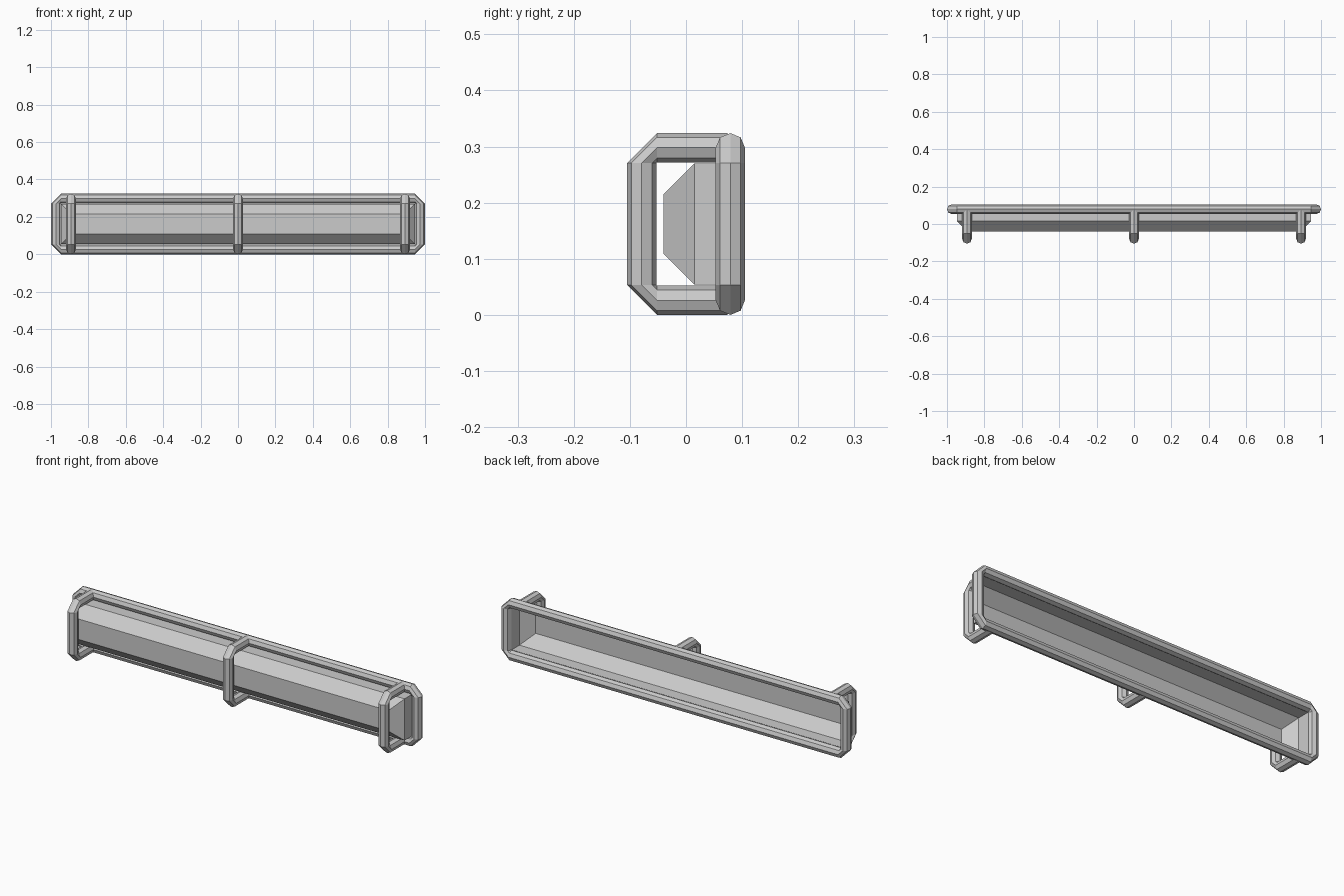
import bpy, math
from mathutils import Vector

if "Cube" in bpy.data.objects:
    bpy.data.objects.remove(bpy.data.objects["Cube"])

R = 0.026           # tube radius
ZM = 0.162          # mid height
HZ = 0.136          # half height of tube centreline
HX = 0.974          # half width of frame centreline
FY = 0.079          # frame plane
CUT = 0.0275        # corner cut


def make(name, verts, faces):
    me = bpy.data.meshes.new(name)
    me.from_pydata(verts, [], faces)
    me.update()
    ob = bpy.data.objects.new(name, me)
    bpy.context.collection.objects.link(ob)
    return ob


def tube(name, path, side, closed):
    """Octagonal tube; path = list of (centre, outward direction), side = axis across the loop."""
    n, verts, faces = 8, [], []
    for c, out in path:
        for k in range(n):
            a = math.tau * k / n
            verts.append(Vector(c) + R * (math.cos(a) * Vector(out) + math.sin(a) * Vector(side)))
    m = len(path)
    for i in range(m if closed else m - 1):
        j = (i + 1) % m
        for k in range(n):
            l = (k + 1) % n
            faces.append((i * n + k, i * n + l, j * n + l, j * n + k))
    if not closed:
        faces += [tuple(reversed(range(n))), tuple(range((m - 1) * n, m * n))]
    return make(name, verts, faces)


# rear frame: rectangular loop with cut corners
loop = []
for sx, sz in ((1, 1), (-1, 1), (-1, -1), (1, -1)):
    on_side = ((sx * HX, FY, ZM + sz * (HZ - CUT)), (sx, 0, 0))
    on_top = ((sx * (HX - CUT), FY, ZM + sz * HZ), (0, 0, sz))
    loop += [on_side, on_top] if sx * sz > 0 else [on_top, on_side]
tube("rear_frame", loop, (0, 1, 0), True)

# three C-shaped guard brackets
for label, x in (("left", -0.893), ("middle", 0), ("right", 0.893)):
    path = []
    for s in (1, -1):
        half = [((x, FY - 0.005, ZM + s * HZ), (0, 0, s)),
                ((x, -FY + CUT, ZM + s * HZ), (0, 0, s)),
                ((x, -FY, ZM + s * (HZ - CUT)), (0, -1, 0))]
        path += half if s > 0 else half[::-1]
    tube(label + "_guard_bracket", path, (1, 0, 0), False)

# trough-shaped cover, open at the back, bevelled towards the front
verts, faces = [], []
for hx, y, hz in ((0.946, FY, 0.108), (0.946, 0.015, 0.108), (0.891, -0.04, 0.053)):
    verts += [(sx * hx, y, ZM + sz * hz) for sx, sz in ((-1, -1), (1, -1), (1, 1), (-1, 1))]
for i in (0, 4):
    for k in range(4):
        l = (k + 1) % 4
        faces.append((i + k, i + l, i + 4 + l, i + 4 + k)[::-1])
faces.append((8, 9, 10, 11))
make("cover_trough", verts, faces)

# consistent outward normals on the tubes and cover
import bmesh
for ob in bpy.context.collection.objects:
    bm = bmesh.new()
    bm.from_mesh(ob.data)
    bmesh.ops.recalc_face_normals(bm, faces=bm.faces)
    bm.to_mesh(ob.data)
    bm.free()
